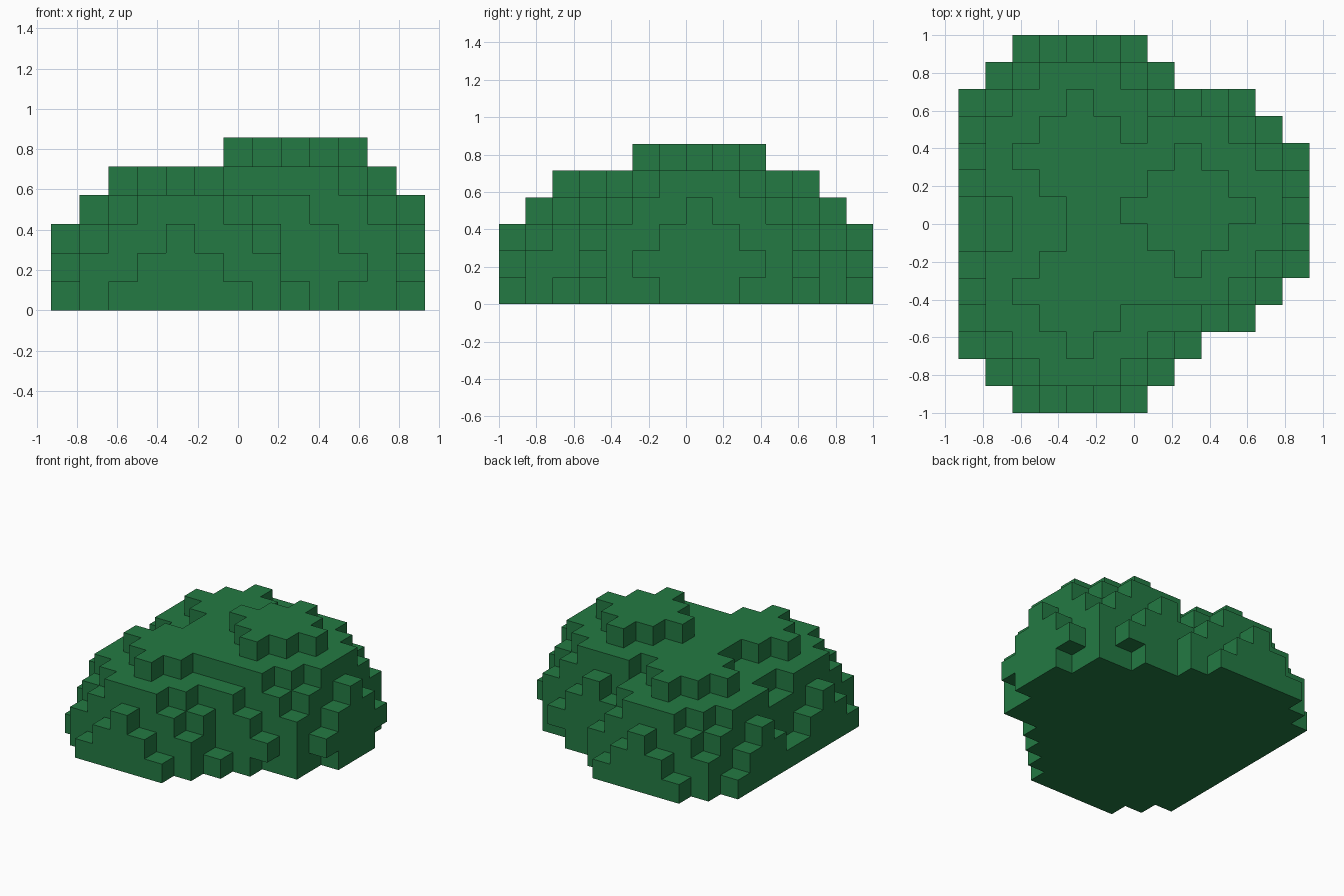
import bpy
import bmesh
from mathutils import Vector

if "Cube" in bpy.data.objects:
    bpy.data.objects.remove(bpy.data.objects["Cube"])

S = 1 / 7                      # voxel size
ORIGIN = Vector((-6.5, -7, 0))  # grid corner, in voxels
R = 4.5                        # radius of every leafy lobe, in voxels
LOBES = [(4, 4, 0), (4, 9, 0), (8, 7, 1)]  # front left, back left, taller right


def solid(i, j, k):
    """True where a voxel above ground lies inside any lobe."""
    return k >= 0 and any((i - a) ** 2 + (j - b) ** 2 + (k - c) ** 2 <= R * R
                          for a, b, c in LOBES)


# Foliage material
green = bpy.data.materials.new("leaf green")
green.diffuse_color = (0.017, 0.195, 0.056, 1)
green.use_nodes = True
green.node_tree.nodes["Principled BSDF"].inputs["Base Color"].default_value = green.diffuse_color

# Bush: outer faces of the merged voxel lobes
bm = bmesh.new()
verts = {}


def corner(p):
    key = tuple(round(c) for c in p)
    if key not in verts:
        verts[key] = bm.verts.new((Vector(key) + ORIGIN) * S)
    return verts[key]


for i in range(13):
    for j in range(14):
        for k in range(6):
            if not solid(i, j, k):
                continue
            for axis in range(3):
                for side in (0, 1):
                    n = [0, 0, 0]
                    n[axis] = 2 * side - 1
                    if solid(i + n[0], j + n[1], k + n[2]):
                        continue
                    u, v = (axis + 1) % 3, (axis + 2) % 3
                    quad = []
                    for du, dv in ((0, 0), (1, 0), (1, 1), (0, 1)):
                        p = [i, j, k]
                        p[axis] += side
                        p[u] += du
                        p[v] += dv
                        quad.append(corner(p))
                    bm.faces.new(quad if side else quad[::-1])

mesh = bpy.data.meshes.new("bush")
bm.to_mesh(mesh)
bm.free()
mesh.materials.append(green)
bush = bpy.data.objects.new("bush", mesh)
bpy.context.collection.objects.link(bush)
